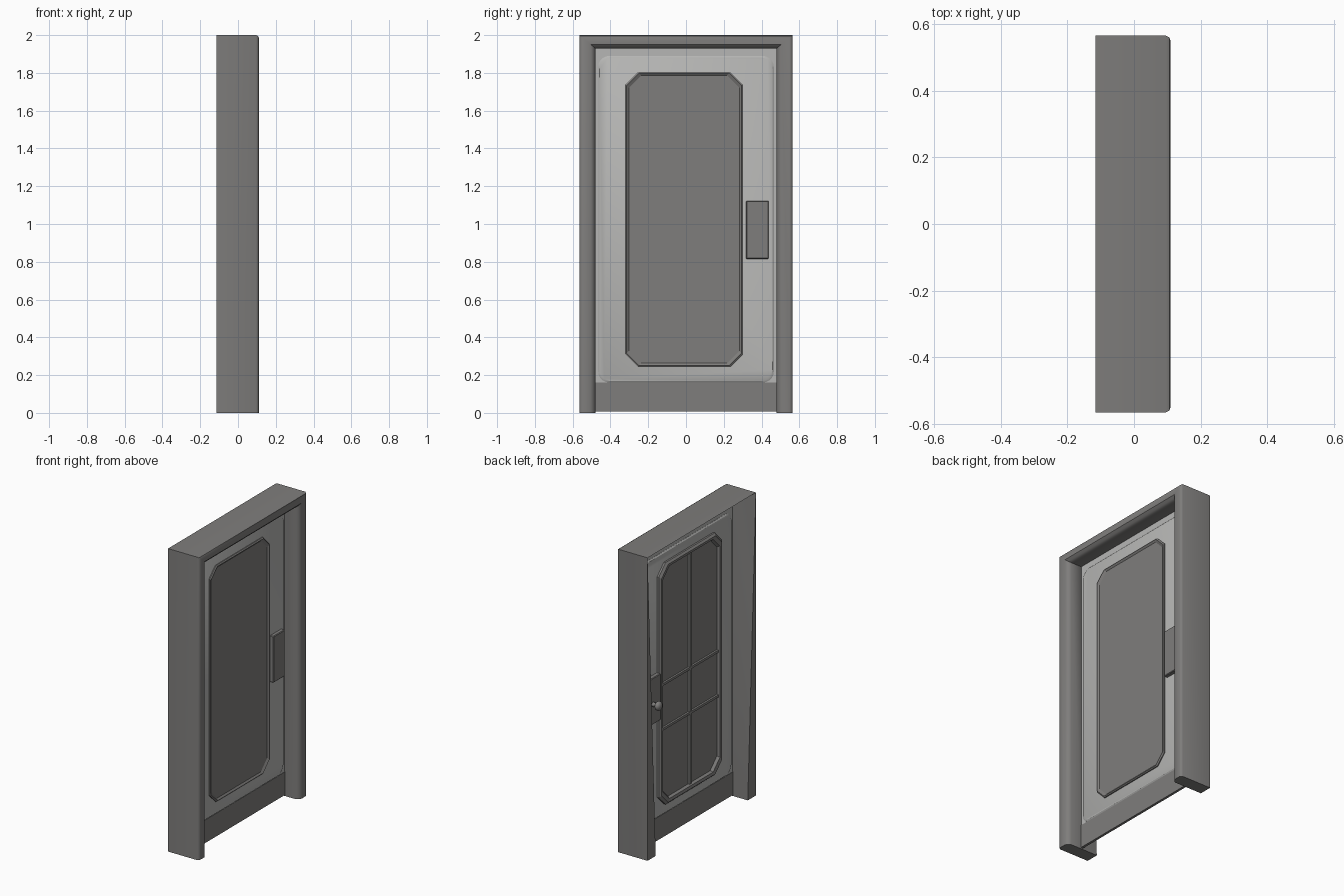
import bpy, bmesh, math
from mathutils import Matrix

if "Cube" in bpy.data.objects:
    bpy.data.objects.remove(bpy.data.objects["Cube"])


def mat(name, r, g, b):
    m = bpy.data.materials.new(name)
    m.diffuse_color = (r, g, b, 1)
    m.use_nodes = True
    m.node_tree.nodes["Principled BSDF"].inputs["Base Color"].default_value = m.diffuse_color
    return m


DARK = mat("dark grey", 0.21, 0.205, 0.20)
LIGHT = mat("light grey", 0.47, 0.47, 0.46)


def finish(name, bm, material, smooth=None):
    bmesh.ops.recalc_face_normals(bm, faces=bm.faces)
    me = bpy.data.meshes.new(name)
    bm.to_mesh(me)
    bm.free()
    ob = bpy.data.objects.new(name, me)
    bpy.context.collection.objects.link(ob)
    me.materials.append(material)
    if smooth:
        bpy.context.view_layer.objects.active = ob
        ob.select_set(True)
        bpy.ops.object.shade_smooth_by_angle(angle=math.radians(smooth))
        ob.select_set(False)
    return ob


def outline(cy, cz, hw, hh, r, n):
    """Rectangle in the yz plane with cut (n=1) or rounded corners."""
    pts = []
    for i, (sy, sz) in enumerate([(1, 1), (-1, 1), (-1, -1), (1, -1)]):
        for k in range(n + 1):
            a = math.pi / 2 * (i + k / n)
            pts.append((cy + sy * (hw - r) + r * math.cos(a),
                        cz + sz * (hh - r) + r * math.sin(a)))
    return pts


def loft(name, rect, r, n, steps, material, smooth=None):
    """Stack of outlines, each step = (growth, x), capped at both ends."""
    cy, cz, hw, hh = rect
    bm = bmesh.new()
    loops = [[bm.verts.new((x, y, z)) for y, z in
              outline(cy, cz, hw + g, hh + g, r, n)] for g, x in steps]
    for a, b in zip(loops, loops[1:]):
        for i in range(len(a)):
            j = (i + 1) % len(a)
            bm.faces.new((a[i], a[j], b[j], b[i]))
    bm.faces.new(loops[0])
    bm.faces.new(loops[-1])
    return finish(name, bm, material, smooth)


def box(name, lo, hi, material, bevel=0):
    bm = bmesh.new()
    bmesh.ops.create_cube(bm, size=1)
    for v in bm.verts:
        v.co = [lo[i] + (v.co[i] + 0.5) * (hi[i] - lo[i]) for i in range(3)]
    if bevel:
        bmesh.ops.bevel(bm, geom=bm.edges[:], offset=bevel, segments=1, affect='EDGES')
    return finish(name, bm, material)


# door frame: rounded profile (outward fraction, x) swept up, across and down
profile = [(0, 0), (0, 0.082), (0.1, 0.098), (0.3, 0.11), (0.8, 0.11),
           (0.93, 0.106), (1, 0.096), (1, -0.115), (0, -0.115)]
stations = [(-0.48, 0, -1, 0), (-0.48, 1.93, -1, 1), (0.48, 1.93, 1, 1), (0.48, 0, 1, 0)]
bm = bmesh.new()
rows = []
for y, z, dy, dz in stations:
    row = [bm.verts.new((x, y + dy * 0.085 * u, z + dz * 0.07 * u)) for u, x in profile]
    if dz:                       # the back splays in to the door at the top corners
        bm.verts.remove(row.pop())
        row.append(row[0])
    rows.append(row)
for s, (a, b) in enumerate(zip(rows, rows[1:])):
    for i in range(7):
        bm.faces.new((a[i], a[i + 1], b[i + 1], b[i]))
    if s == 1:
        bm.faces.new((a[7], a[0], b[0], b[7]))
    else:
        foot, head = (a, b) if s == 0 else (b, a)
        bm.faces.new((foot[7], foot[8], head[7]))
        bm.faces.new((foot[8], head[0], head[7]))
        bm.faces.new((foot[8], foot[0], head[0]))
bm.faces.new(rows[0])
bm.faces.new(rows[3])
finish("door_frame", bm, DARK, 40)

# door leaf with raised panels and bottom rail
box("door_leaf", (-0.005, -0.48, 0.15), (0.005, 0.48, 1.93), LIGHT)
box("bottom_rail", (-0.008, -0.48, 0.008), (0.008, 0.48, 0.16), DARK)
loft("door_panel", (0, 1.025, 0.465, 0.865), 0.06, 5,
     [(-0.008, -0.012), (0, -0.006), (0, 0.006), (-0.008, 0.012)], LIGHT, 30)

# window: outside trim, inside trim, pane and glazing bars
win = (-0.01, 1.025, 0.31, 0.78)
loft("outer_window_trim", win, 0.065, 1,
     [(0, 0), (0, 0.018), (-0.006, 0.024), (-0.018, 0.015)], DARK)
loft("inner_window_trim", win, 0.07, 1,
     [(0.018, 0), (0.018, -0.024), (0.006, -0.036), (-0.012, -0.032), (-0.02, -0.015)], DARK)
box("glazing_bar_upright", (-0.028, -0.018, 0.265), (-0.012, -0.002, 1.785), DARK)
for i, z in enumerate((0.735, 1.03)):
    box("glazing_bar_%d" % i, (-0.028, -0.3, z - 0.008), (-0.012, 0.28, z + 0.008), DARK)

# lock plate on both faces
box("lock_plate", (-0.038, 0.318, 0.815), (0.036, 0.438, 1.122), DARK, 0.004)

# knob on the inside
bm = bmesh.new()
bmesh.ops.create_cone(bm, cap_ends=True, segments=12, radius1=0.014, radius2=0.014, depth=0.04,
                      matrix=Matrix.Translation((-0.05, 0.4, 0.95)) @ Matrix.Rotation(math.pi / 2, 4, 'Y'))
bmesh.ops.create_uvsphere(bm, u_segments=14, v_segments=8, radius=0.03,
                          matrix=Matrix.Translation((-0.08, 0.4, 0.95)) @ Matrix.Diagonal((0.7, 1, 1, 1)))
finish("door_knob", bm, DARK, 40)
